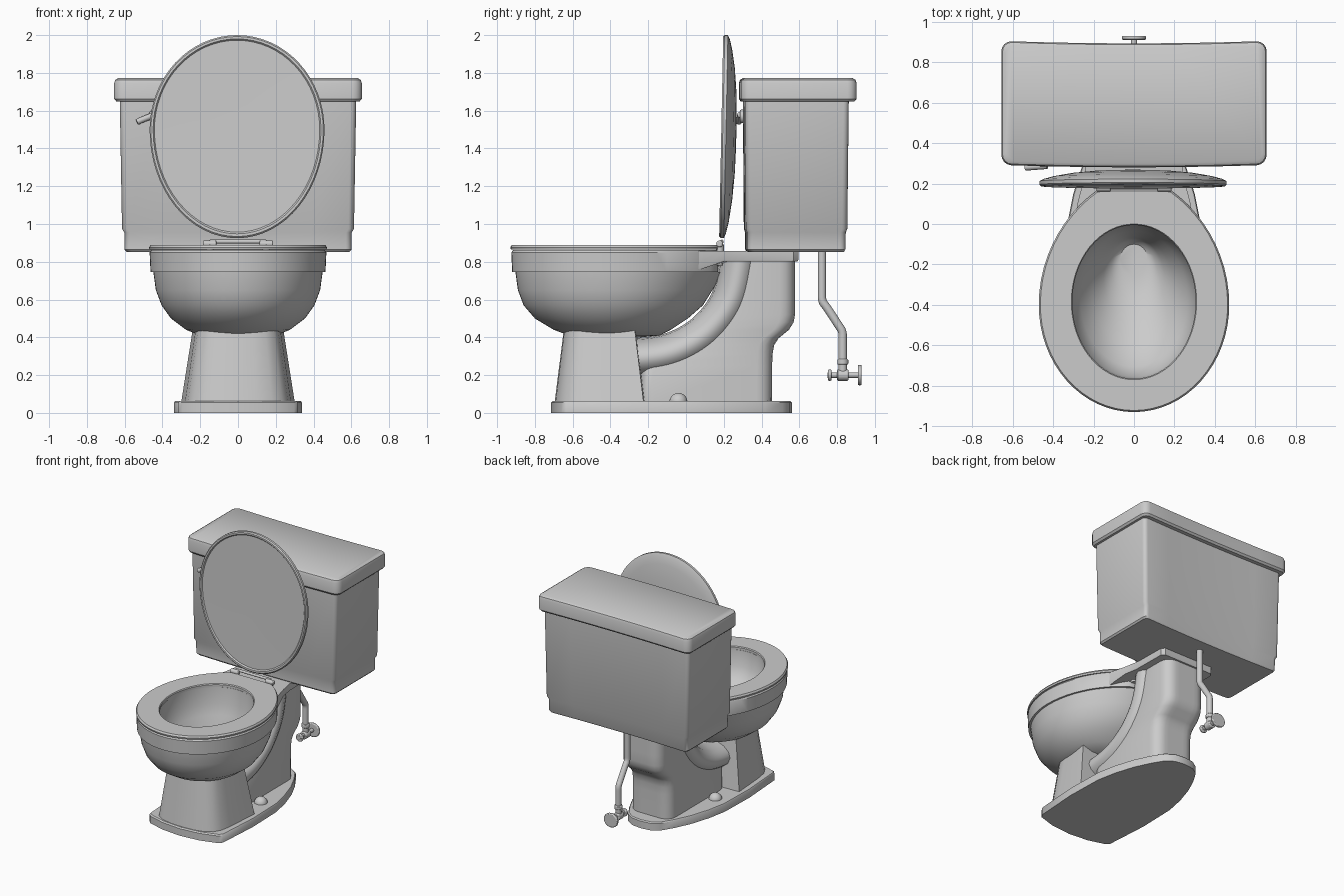
import bpy
import math
from mathutils import Vector

cube = bpy.data.objects.get("Cube")
if cube:
    bpy.data.objects.remove(cube)

mat = bpy.data.materials.new("grey_porcelain")
mat.use_nodes = True
GREY = (0.6, 0.6, 0.6, 1)
mat.diffuse_color = GREY
mat.node_tree.nodes["Principled BSDF"].inputs["Base Color"].default_value = GREY


def finish(ob):
    """Assign the colour and smooth all but the sharp edges."""
    ob.data.materials.append(mat)
    bpy.ops.object.select_all(action="DESELECT")
    ob.select_set(True)
    bpy.context.view_layer.objects.active = ob
    bpy.ops.object.shade_smooth_by_angle(angle=math.radians(35))
    return ob


def loft(name, rings, closed=False):
    """Skin a list of equal rings; cap the ends, or join last to first."""
    n, m = len(rings[0]), len(rings)
    verts = [p for ring in rings for p in ring]
    faces = []
    for i in range(m if closed else m - 1):
        a, b = i * n, (i + 1) % m * n
        for j in range(n):
            k = (j + 1) % n
            faces.append((a + j, a + k, b + k, b + j))
    if not closed:
        faces += [tuple(range(n))[::-1], tuple(range((m - 1) * n, m * n))]
    mesh = bpy.data.meshes.new(name)
    mesh.from_pydata(verts, [], faces)
    ob = bpy.data.objects.new(name, mesh)
    bpy.context.collection.objects.link(ob)
    bpy.context.view_layer.objects.active = ob
    ob.select_set(True)
    bpy.ops.object.mode_set(mode="EDIT")
    bpy.ops.mesh.select_all(action="SELECT")
    bpy.ops.mesh.normals_make_consistent(inside=False)
    bpy.ops.object.mode_set(mode="OBJECT")
    return finish(ob)


def egg(z, w, cy, front, back, power=1.0, limit=9.0, n=64):
    """Horizontal egg ring, slimmer at the back, cut off at y = limit."""
    ring = []
    for i in range(n):
        t = math.tau * i / n
        c, s = math.cos(t), math.sin(t)
        x = w * math.copysign(abs(s) ** (power if c > 0 else 1), s)
        ring.append(Vector((x, min(cy + c * (back if c > 0 else front), limit), z)))
    return ring


def box_ring(z, w, y0, y1, r, bow=0.012, steps=6):
    """Rounded rectangle whose long sides bow gently forward."""
    ring = []
    corners = [(w, y1, 0), (-w, y1, 90), (-w, y0, 180), (w, y0, 270)]
    for x, y, a in corners:
        cx, cy = x - math.copysign(r, x), y - r if y == y1 else y + r
        for i in range(5):
            t = math.radians(a + 22.5 * i)
            ring.append(Vector((cx + r * math.cos(t), cy + r * math.sin(t), z)))
        if a in (90, 270):
            continue
        # points along the back (after the first corner) or the front
        for i in range(1, steps):
            ring.append(Vector((cx * (1 - 2 * i / steps), y, z)))
    for p in ring:
        p.y -= bow * (1 - (p.x / w) ** 2)
    return ring


def mirrored(half, z, s=1.0, cy=0.0):
    """Ring from a half outline that starts and ends on the centre line."""
    pts = half + [(-x, y) for x, y in reversed(half) if x > 0]
    return [Vector((x * s, cy + (y - cy) * s, z)) for x, y in pts]


def cylinder(name, loc, r, depth, axis="Z", bevel=0.006):
    rot = {"X": (0, math.pi / 2, 0), "Y": (math.pi / 2, 0, 0), "Z": (0, 0, 0)}[axis]
    bpy.ops.mesh.primitive_cylinder_add(vertices=20, radius=r, depth=depth, location=loc, rotation=rot)
    ob = bpy.context.object
    ob.name = name
    mod = ob.modifiers.new("soft_edge", "BEVEL")
    mod.width, mod.segments = bevel, 2
    return finish(ob)


def tube(name, points, r):
    cu = bpy.data.curves.new(name, "CURVE")
    cu.dimensions = "3D"
    cu.bevel_depth, cu.bevel_resolution, cu.use_fill_caps = r, 6, True
    sp = cu.splines.new("NURBS")
    sp.points.add(len(points) - 1)
    for p, co in zip(sp.points, points):
        p.co = (*co, 1)
    sp.use_endpoint_u, sp.order_u, sp.resolution_u = True, 3, 8
    cu.materials.append(mat)
    ob = bpy.data.objects.new(name, cu)
    bpy.context.collection.objects.link(ob)
    return ob


# Floor plinth
foot = [(0, -.715), (.16, -.7), (.295, -.66), (.315, -.635), (.338, -.3), (.33, 0), (.3, .15),
        (.252, .3), (.195, .42), (.14, .51), (.08, .55), (0, .56)]
loft("plinth", [mirrored(foot, 0), mirrored(foot, .055), mirrored(foot, .063, .985)])

# Tapered front pedestal
leg = [(0, -.695), (.1, -.69), (.18, -.67), (.235, -.635), (.265, -.58), (.28, -.5), (.3, -.225), (0, -.215)]
loft("pedestal", [mirrored(leg, .06, 1, -.455), mirrored(leg, .44, .8, -.455)])

# Bowl: outside from the bottom up, over the rim and down to the drain
outside = [(.4, .1, .12, .16), (.41, .2, .22, .26), (.44, .275, .3, .32), (.5, .355, .4, .41),
           (.57, .405, .46, .49), (.65, .435, .49, .54), (.745, .448, .503, .6)]
rings = [egg(z, w, -.4, f, b, 1.15) for z, w, f, b in outside]
rings += [egg(z, w, -.4, w + .057, .635, 1.25, .17) for z, w in ((.745, .463), (.85, .468), (.863, .457))]
inside = [(.863, .31, -.385, .38), (.74, .305, -.385, .37), (.66, .265, -.37, .335), (.58, .205, -.33, .27),
          (.52, .15, -.27, .2), (.475, .11, -.22, .14), (.455, .07, -.18, .08)]
rings += [egg(z, w, c, r, r) for z, w, c, r in inside]
loft("bowl", rings)


# Seat ring
def seat_ring(z, g):
    return egg(z, .471 - g, -.4, .53 - g, .64 - g, 1.25, .172 - g)


def hole(z, g=0):
    return egg(z, .305 + g, -.385, .38 + g, .38 + g)


loft("seat", [seat_ring(.864, .003), seat_ring(.876, 0), seat_ring(.889, .008),
              hole(.889, .005), hole(.882), hole(.864)], closed=True)

# Raised seat cover: flat dished front with a raised lip, domed back
cover = []
for s, y in ((.3, .197), (.945, .195), (.96, .187), (.985, .187), (1, .195), (1, .212), (.96, .222),
             (.85, .236), (.65, .252), (.4, .263), (.15, .267)):
    flat = egg(0, .463 * s, 1.5, .575 * s, .5 * s)
    cover.append([Vector((p.x - .005, y + .02 * (p.y - 1.5), p.y)) for p in flat])
loft("seat_cover", cover)

# Hinges
for side in (-1, 1):
    cylinder("hinge_knuckle", (side * .15, .178, .895), .018, .07, "X")
    cylinder("hinge_post", (side * .15, .18, .86), .02, .07)
    cylinder("hinge_nut", (side * .15, .175, .795), .022, .03)
cylinder("hinge_bar", (0, .19, .907), .01, .3, "X", .003)

# Deck under the tank, its underside dropping to meet the bowl rim
deck = [(0, .03), (.29, .03), (.28, .1), (.254, .2), (.236, .3), (.232, .57), (.21, .595), (0, .595)]
deck_rings = [mirrored(deck, .802, .985, .3), mirrored(deck, .81, 1, .3), mirrored(deck, .858, 1, .3)]
for p in deck_rings[0] + deck_rings[1]:
    p.z -= .35 * max(0, .2 - p.y)
loft("deck", deck_rings)

# Rear column: rounded plan, front following the trapway, back stepping out
column = [(.05, -.25, .455), (.25, -.25, .456), (.31, -.12, .458), (.36, -.02, .467), (.395, .03, .49),
          (.44, .08, .545), (.48, .11, .57), (.52, .14, .577), (.6, .2, .577), (.82, .28, .577)]
loft("rear_column", [box_ring(z, .175, y0, y1, .08, 0) for z, y0, y1 in column])

# Trapway bulging out of both sides of the column
trap = tube("trapway", [(0, -.32, .285), (0, -.15, .285), (0, .06, .37), (0, .2, .51), (0, .27, .66), (0, .29, .82)], .11)
trap.scale.x = 1.85

# Bolt caps
for side in (-1, 1):
    bpy.ops.mesh.primitive_uv_sphere_add(segments=20, ring_count=10, radius=.048, location=(side * .225, -.04, .058))
    bpy.context.object.name = "bolt_cap"
    finish(bpy.context.object)

# Tank with a stepped foot
tank = [(.853, .59, .335, .838, .03), (.865, .601, .325, .845, .03), (.955, .602, .325, .847, .03),
        (.975, .614, .318, .855, .03), (1.66, .626, .313, .863, .03)]
loft("tank", [box_ring(*t) for t in tank])
lid = [(1.648, .643, .302, .893, .04), (1.662, .656, .292, .905, .05), (1.745, .656, .292, .905, .05),
       (1.763, .65, .298, .899, .045), (1.772, .635, .312, .884, .04)]
loft("tank_lid", [box_ring(*t) for t in lid])

# Flush lever
cylinder("lever_mount", (-.44, .305, 1.57), .035, .04, "Y")
tube("flush_lever", [(-.43, .288, 1.58), (-.48, .284, 1.565), (-.535, .28, 1.54)], .016)

# Water supply pipe and valve
tube("supply_pipe", [(0, .72, .87), (0, .72, .64), (0, .72, .59), (0, .745, .56), (0, .81, .46),
                     (0, .83, .43), (0, .83, .38), (0, .83, .2)], .022)
cylinder("pipe_nut", (0, .83, .27), .029, .03)
cylinder("valve_body", (0, .83, .2), .03, .06, "Y")
cylinder("valve_stem", (0, .835, .2), .015, .17, "Y", .002)
cylinder("valve_end", (0, .761, .2), .03, .02, "Y")
knob = cylinder("valve_knob", (0, .92, .2), .054, .02, "Y")
knob.scale.x = 1.1
